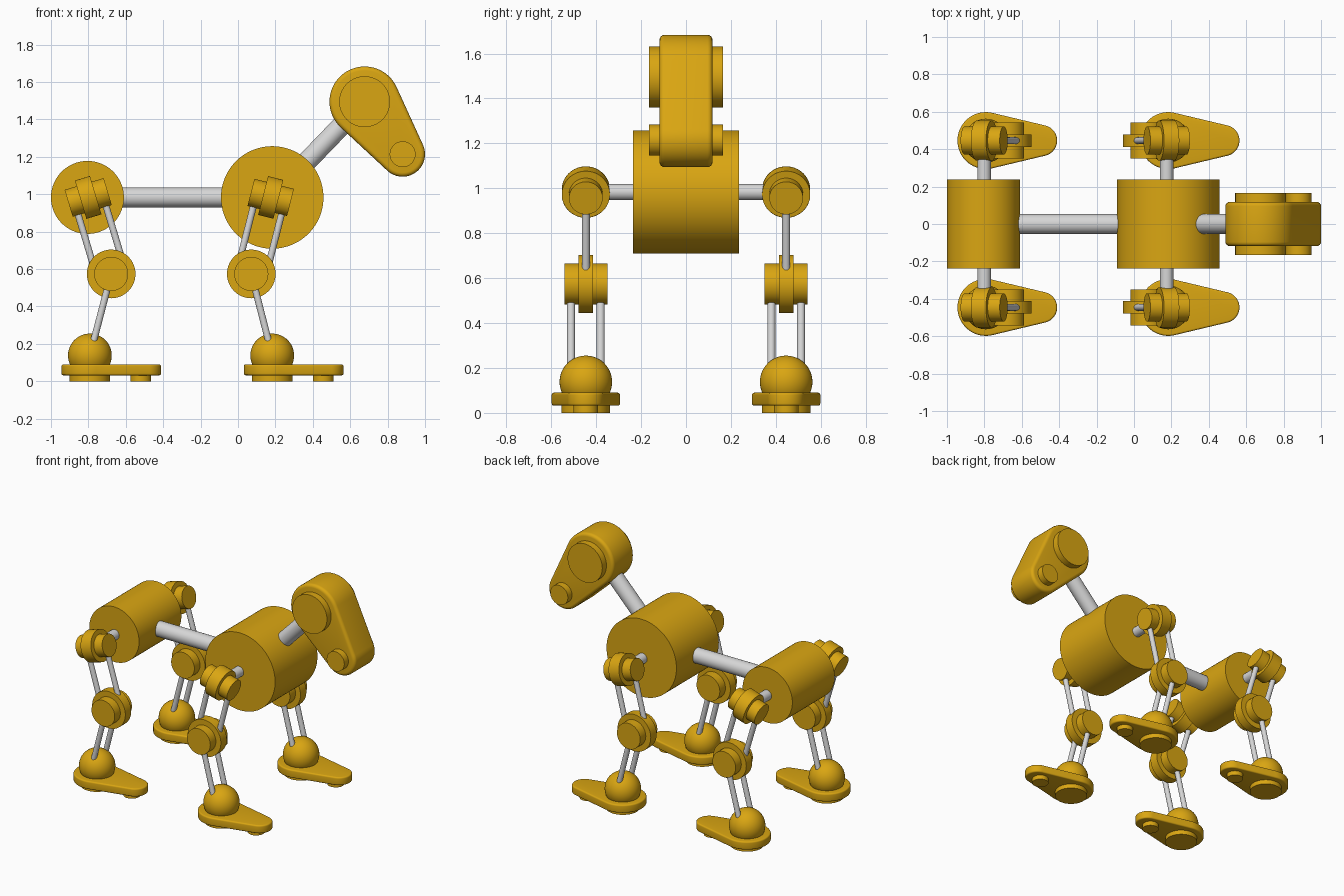
import bpy, bmesh, math
from mathutils import Vector, Matrix

if "Cube" in bpy.data.objects:
    bpy.data.objects.remove(bpy.data.objects["Cube"])


def material(name, rgb):
    m = bpy.data.materials.new(name)
    m.diffuse_color = (*rgb, 1)
    m.use_nodes = True
    m.node_tree.nodes["Principled BSDF"].inputs["Base Color"].default_value = m.diffuse_color
    return m


GOLD = material("golden yellow", (0.70, 0.38, 0.006))
GREY = material("light grey", (0.68, 0.68, 0.68))


def finish(bm, name, mat):
    bmesh.ops.recalc_face_normals(bm, faces=bm.faces)
    me = bpy.data.meshes.new(name)
    bm.to_mesh(me)
    bm.free()
    me.materials.append(mat)
    me.shade_smooth()
    me.set_sharp_from_angle(angle=math.radians(35))
    ob = bpy.data.objects.new(name, me)
    bpy.context.collection.objects.link(ob)
    return ob


def cyl(name, a, b, r, mat=GOLD, seg=64):
    """Cylinder from point a to point b."""
    a, b = Vector(a), Vector(b)
    d = b - a
    bm = bmesh.new()
    m = Matrix.Translation((a + b) / 2) @ d.to_track_quat('Z', 'Y').to_matrix().to_4x4()
    bmesh.ops.create_cone(bm, cap_ends=True, segments=seg, radius1=r, radius2=r,
                          depth=d.length, matrix=m)
    return finish(bm, name, mat)


def rod(name, a, b, r):
    return cyl(name, a, b, r, GREY, 32)


def two_circle_plate(name, c1, r1, c2, r2, h0, h1, bevel, matrix):
    """Prism whose outline wraps a large and a small circle."""
    c1, c2 = Vector(c1), Vector(c2)
    d = c2 - c1
    base = math.atan2(d.y, d.x)
    open_ang = math.acos((r1 - r2) / d.length)
    pts = []
    for i in range(41):    # large end
        t = base + open_ang + (2 * math.pi - 2 * open_ang) * i / 40
        pts.append(c1 + r1 * Vector((math.cos(t), math.sin(t))))
    for i in range(25):    # small end
        t = base - open_ang + 2 * open_ang * i / 24
        pts.append(c2 + r2 * Vector((math.cos(t), math.sin(t))))
    bm = bmesh.new()
    f = bm.faces.new([bm.verts.new((p.x, p.y, h0)) for p in pts])
    ext = bmesh.ops.extrude_face_region(bm, geom=[f])["geom"]
    bmesh.ops.translate(bm, vec=(0, 0, h1 - h0),
                        verts=[v for v in ext if isinstance(v, bmesh.types.BMVert)])
    bmesh.ops.recalc_face_normals(bm, faces=bm.faces)
    rim = [e for e in bm.edges if e.calc_face_angle(0) > 1]
    bmesh.ops.bevel(bm, geom=rim, offset=bevel, segments=4, profile=0.5, affect='EDGES')
    bm.transform(matrix)
    return finish(bm, name, GOLD)


# Body drums, spine and neck
Z = 0.983
cyl("rear_body", (-0.805, -0.237, Z), (-0.805, 0.237, Z), 0.195, seg=96)
cyl("front_body", (0.183, -0.237, Z), (0.183, 0.237, Z), 0.274, seg=96)
rod("spine", (-0.805, 0, Z), (0.183, 0, Z), 0.053)
rod("neck", (0.183, 0, Z), (0.677, 0, 1.495), 0.053)

# Head with side discs
two_circle_plate("head", (0.677, 1.495), 0.188, (0.88, 1.214), 0.12, -0.118, 0.118,
                 0.022, Matrix.Rotation(math.pi / 2, 4, 'X'))
cyl("head_large_disc", (0.677, -0.165, 1.495), (0.677, 0.165, 1.495), 0.136)
cyl("head_small_disc", (0.88, -0.165, 1.214), (0.88, 0.165, 1.214), 0.069)


def leg(name, hub_x, knee_x, foot_x, y):
    hub = Vector((hub_x, y, Z))
    knee = Vector((knee_x, y, 0.574))
    ankle = Vector((foot_x, y, 0.138))
    down = (knee - hub).normalized()
    axis = Vector((-down.z, 0, down.x))    # hip axle, square to the thigh
    side = Vector((0, 1, 0))
    # Hip
    rod(name + "_axle", (hub_x, 0, Z), hub, 0.036)
    cyl(name + "_hip_disc", hub - axis * 0.042, hub + axis * 0.042, 0.107)
    cyl(name + "_hip_caps", hub - axis * 0.109, hub + axis * 0.109, 0.075)
    # Knee
    cyl(name + "_knee_disc", knee - side * 0.033, knee + side * 0.033, 0.13)
    cyl(name + "_knee_caps", knee - side * 0.096, knee + side * 0.096, 0.091)
    # Paired leg rods
    for s in (-1, 1):
        rod(name + "_upper_rod", hub + axis * 0.078 * s, knee + axis * 0.078 * s, 0.018)
        rod(name + "_lower_rod", knee + side * 0.066 * s, ankle + side * 0.066 * s, 0.018)
    # Ankle ball
    bm = bmesh.new()
    bmesh.ops.create_uvsphere(bm, u_segments=48, v_segments=24, radius=0.117,
                              matrix=Matrix.Translation(ankle))
    finish(bm, name + "_ankle", GOLD)
    # Foot plate and pads
    two_circle_plate(name + "_foot", (foot_x, y), 0.152, (foot_x + 0.298, y), 0.083,
                     0.032, 0.09, 0.01, Matrix())
    cyl(name + "_heel_pad", (foot_x, y, 0), (foot_x, y, 0.05), 0.108)
    cyl(name + "_toe_pad", (foot_x + 0.272, y, 0), (foot_x + 0.272, y, 0.05), 0.055)


for label, y in (("right", -0.446), ("left", 0.446)):
    leg("rear_" + label, -0.801, -0.678, -0.792, y)
    leg("front_" + label, 0.175, 0.071, 0.183, y)
